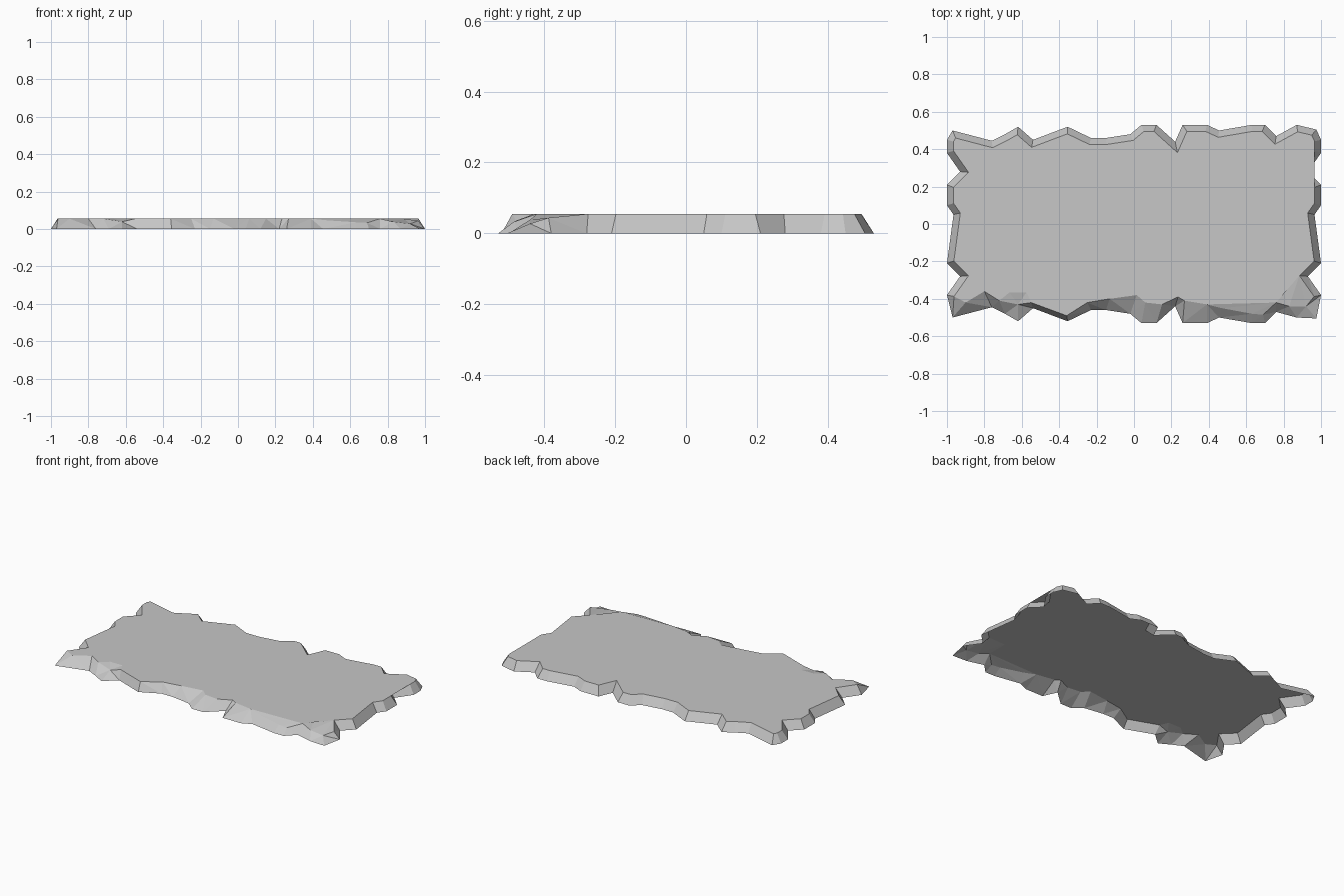
import bpy
import bmesh
from mathutils import Vector

HEIGHT = 0.055
INSET = 0.035
MAX_MITER = 0.08

default_cube = bpy.data.objects.get("Cube")
if default_cube:
    bpy.data.objects.remove(default_cube, do_unlink=True)


def flat_material(name, colour):
    material = bpy.data.materials.new(name)
    material.use_nodes = True
    material.diffuse_color = colour
    shader = material.node_tree.nodes["Principled BSDF"]
    shader.inputs["Base Color"].default_value = colour
    shader.inputs["Roughness"].default_value = 0.9
    return material


def to_front(points):
    """Reflect a run of outline points from the back to the front."""
    return [Vector((point.x, -point.y)) for point in reversed(points)]


def inset_point(outline, index):
    """Move an outline point inwards so both neighbouring edges shift evenly."""
    here = outline[index]
    before = (here - outline[index - 1]).normalized()
    after = (outline[(index + 1) % len(outline)] - here).normalized()
    normal_a = Vector((before.y, -before.x))
    normal_b = Vector((after.y, -after.x))
    middle = (normal_a + normal_b).normalized()
    reach = min(INSET / max(middle.dot(normal_a), 0.2), MAX_MITER)
    return here + middle * reach


def chip(deck, start, end, corners=()):
    """Cut a chipped patch off the deck and return the larger remainder."""
    coords = [(x, y, HEIGHT) for x, y in corners]
    patch, _ = bmesh.utils.face_split(deck, start, end, coords=coords)
    return max((deck, patch), key=lambda face: face.calc_area())


# Ragged foot of the slab: left notch, long back edge, right notch
left_notch = [Vector(p) for p in ((-1, .21), (-.93, .28), (-1, .38), (-1, .45))]
back_edge = [Vector(p) for p in (
    (-.97, .5), (-.76, .445), (-.69, .48), (-.62, .52), (-.54, .45), (-.355, .52),
    (-.23, .46), (-.15, .46), (-.02, .48), (.04, .53), (.12, .53), (.22, .44),
    (.26, .53), (.39, .53), (.455, .5), (.63, .53), (.7, .53), (.76, .47),
    (.87, .53), (.975, .505))]
right_notch = [Vector((-p.x, p.y)) for p in reversed(left_notch)]
right_dent = [Vector((1, .1)), Vector((.965, .05))]
left_dent = [Vector((-p.x, p.y)) for p in reversed(right_dent)]

# The front mirrors the back, with blunter corners
front_right_notch = to_front(right_notch)[:3]
front_edge = to_front(back_edge)
front_edge[1].y = -.5
front_left_notch = to_front(left_notch)[1:]

outline = left_notch + back_edge + right_notch + right_dent
notch = len(outline)
outline += front_right_notch
front = len(outline)
outline += front_edge + front_left_notch + left_dent

# Chipped front rim, running from the right corner to the left corner
front_rim = (
    (.92, -.44), (.83, -.44), (.76, -.42), (.69, -.485), (.63, -.48), (.47, -.45),
    (.39, -.43), (.27, -.41), (.235, -.39), (.15, -.43), (.06, -.42),
    (.015, -.38), (-.13, -.4), (-.25, -.42), (-.36, -.49), (-.55, -.42),
    (-.62, -.43), (-.72, -.41), (-.8, -.36), (-.9, -.42))

rim = [inset_point(outline, index) for index in range(len(outline))]
rim[front:front + len(front_rim)] = [Vector(point) for point in front_rim]

# Slab body: a flat deck and sloping chipped sides, open underneath
bm = bmesh.new()
lower = [bm.verts.new((p.x, p.y, 0)) for p in outline]
upper = [bm.verts.new((p.x, p.y, HEIGHT)) for p in rim]
deck = bm.faces.new(upper[::-1])
for index in range(len(outline)):
    before = index - 1
    bm.faces.new((lower[index], lower[before], upper[before], upper[index]))

# Worn patches: front right corner, right ledge and left ledge
front_verts = upper[front:front + len(front_rim)]
deck = chip(deck, upper[notch + 1], front_verts[2], [(.76, -.28)])
deck = chip(deck, front_verts[2], front_verts[6])
deck = chip(deck, front_verts[15], front_verts[17], [(-.575, -.365), (-.665, -.365)])

# Let the rim dip inside the worn patches
upper[front - 1].co.z = HEIGHT * 0.8
for index, drop in ((0, .5), (1, .7), (3, .6), (4, .65), (5, .85), (16, .7)):
    front_verts[index].co.z = HEIGHT * drop

bmesh.ops.triangulate(bm, faces=bm.faces[:])

mesh = bpy.data.meshes.new("stone_slab")
bm.to_mesh(mesh)
bm.free()
mesh.materials.append(flat_material("stone_grey", (0.57, 0.57, 0.57, 1)))
stone_slab = bpy.data.objects.new("stone_slab", mesh)
bpy.context.collection.objects.link(stone_slab)
